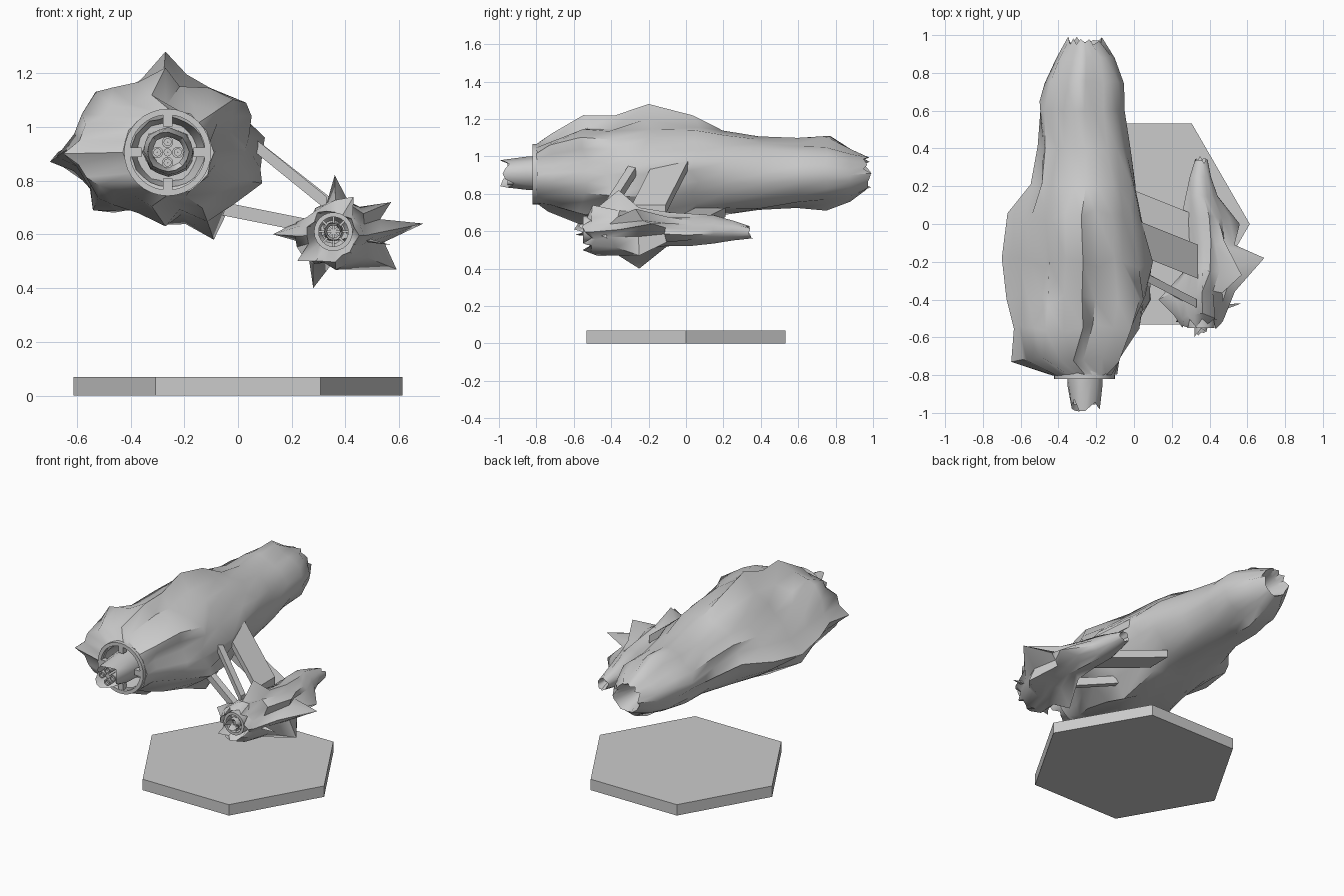
import bpy, bmesh, math, random
from mathutils import Vector

random.seed(11)
if "Cube" in bpy.data.objects:
    bpy.data.objects.remove(bpy.data.objects["Cube"], do_unlink=True)

grey = bpy.data.materials.new("plain grey")
grey.use_nodes = True
grey.diffuse_color = (0.6, 0.6, 0.6, 1)
grey.node_tree.nodes["Principled BSDF"].inputs["Base Color"].default_value = (0.6, 0.6, 0.6, 1)


def finish(name, bm, angle=45):
    """Turn a bmesh into a shaded object."""
    bmesh.ops.recalc_face_normals(bm, faces=bm.faces)
    mesh = bpy.data.meshes.new(name)
    bm.to_mesh(mesh)
    bm.free()
    mesh.materials.append(grey)
    obj = bpy.data.objects.new(name, mesh)
    bpy.context.collection.objects.link(obj)
    bpy.ops.object.select_all(action='DESELECT')
    obj.select_set(True)
    bpy.context.view_layer.objects.active = obj
    if angle:
        bpy.ops.object.shade_smooth_by_angle(angle=math.radians(angle))
    return obj


def bridge(bm, a, b):
    n = len(a)
    for i in range(n):
        j = (i + 1) % n
        bm.faces.new((a[i], a[j], b[j], b[i]))


def loft(name, rings, angle):
    """Skin matching rings of points and cap both ends."""
    bm = bmesh.new()
    loops = [[bm.verts.new(p) for p in ring] for ring in rings]
    for a, b in zip(loops, loops[1:]):
        bridge(bm, a, b)
    bm.faces.new(loops[0])
    bm.faces.new(loops[-1])
    return finish(name, bm, angle)


def rock(name, sections, cols, rough=0.2, jags=None, crags=(), along=0.4, across=0.4):
    """Loft craggy rings along y. Section: y, left x, right x, low z, high z."""
    jags = jags or {}
    widest = max(s[2] - s[1] for s in sections)
    ridge = [random.random() * 0.6 + 0.4 * (i % 2) for i in range(cols)]
    rings = []
    for k, (y, x0, x1, z0, z1) in enumerate(sections):
        size = (x1 - x0) / widest
        ring = []
        for i in range(cols):
            a = math.tau * i / cols
            f = 1 + rough * min(1, 1.25 * size) * (0.25 - 0.65 * ridge[i] - 0.5 * random.random())
            dy = jags.get(k, 0.04 * size ** 3) * random.uniform(-1, 1)
            ring.append(Vector(((x0 + x1) / 2 + (x1 - x0) / 2 * f * math.cos(a), y + dy,
                                (z0 + z1) / 2 + (z1 - z0) / 2 * f * math.sin(a))))
        rings.append(ring)
    # Move points out into crags or in to dents, dragging their surroundings along
    tips = []
    for tip in map(Vector, crags):
        k = min(range(len(sections)), key=lambda r: abs(sections[r][0] - tip.y))
        s = sections[k]
        cx, cz = (s[1] + s[2]) / 2, (s[3] + s[4]) / 2
        a = math.atan2((tip.z - cz) / (s[4] - s[3]), (tip.x - cx) / (s[2] - s[1]))
        i = round(a / math.tau * cols) % cols
        tips.append((k, i, tip))
        shift = tip - rings[k][i]
        shift.y = 0
        for dk in (-1, 0, 1):
            for di in (-1, 0, 1):
                if 2 < k + dk < len(rings) - 3:
                    rings[k + dk][(i + di) % cols] += shift * along ** abs(dk) * across ** abs(di)
    for k, i, tip in tips:
        rings[k][i] = tip
    return loft(name, rings, 45)


def pipe(name, cx, cz, outer, inner, front, back, sides=32):
    """Hollow tube along y."""
    bm = bmesh.new()
    loops = []
    for i in range(sides):
        c, s = math.cos(math.tau * i / sides), math.sin(math.tau * i / sides)
        loops.append([bm.verts.new((cx + r * c, y, cz + r * s)) for r, y in
                      ((outer, front), (outer, back), (inner, back), (inner, front))])
    for i in range(sides):
        bridge(bm, loops[i], loops[(i + 1) % sides])
    return finish(name, bm)


def strut(name, start, end, width, thick=0.05):
    """Slanting plate with ends parallel to the yz plane."""
    w, t = width / 2, thick / 2
    corners = [Vector((0, dy, dz)) for dy, dz in ((-w, -t), (w, -t), (w, t), (-w, t))]
    return loft(name, [[Vector(p) + c for c in corners] for p in (start, end)], 0)


def box(name, centre, size, turn):
    bm = bmesh.new()
    bmesh.ops.create_cube(bm, size=1)
    bmesh.ops.scale(bm, vec=size, verts=bm.verts)
    obj = finish(name, bm, 0)
    obj.location = centre
    obj.rotation_euler.y = turn


# Hexagonal stand with points to the left and right
loft("hexagonal_stand", [[(0.613 * math.cos(i * math.pi / 3), 0.613 * math.sin(i * math.pi / 3), z)
                          for i in range(6)] for z in (0, 0.07)], 0)

# Large rocky hull with a recessed mouth and a ragged open tail
rock("main_hull", [
    (-0.68, -0.38, -0.15, 0.79, 1.02),
    (-0.79, -0.40, -0.12, 0.77, 1.04),
    (-0.80, -0.43, -0.09, 0.74, 1.07),
    (-0.72, -0.61, -0.06, 0.72, 1.10),
    (-0.55, -0.64, 0.03, 0.67, 1.17),
    (-0.40, -0.65, 0.06, 0.65, 1.16),
    (-0.20, -0.65, 0.08, 0.64, 1.18),
    (0.05, -0.62, 0.05, 0.67, 1.18),
    (0.20, -0.54, 0.03, 0.68, 1.15),
    (0.40, -0.50, -0.01, 0.70, 1.11),
    (0.60, -0.49, -0.04, 0.73, 1.09),
    (0.75, -0.47, -0.05, 0.74, 1.08),
    (0.88, -0.41, -0.10, 0.77, 1.03),
    (0.97, -0.35, -0.17, 0.82, 1.00),
    (0.92, -0.33, -0.19, 0.84, 0.98),
    (0.80, -0.30, -0.22, 0.87, 0.95)],
    24, 0.22, {13: 0.025},
    [(-0.27, -0.2, 1.28), (-0.53, -0.55, 1.13), (-0.7, -0.18, 0.87), (-0.65, -0.73, 0.9),
     (-0.27, -0.55, 1.22), (-0.09, -0.2, 0.58), (0.1, -0.2, 0.96), (0.03, -0.4, 1.09),
     (0.09, -0.4, 0.79), (-0.54, -0.4, 0.69), (-0.3, 0.77, 1.11), (-0.25, 0.75, 0.71),
     (-0.5, 0.65, 0.95), (-0.65, 0.05, 0.85), (-0.08, -0.73, 1.06), (-0.27, -0.55, 0.63),
     (-0.56, -0.2, 0.78), (-0.55, -0.55, 0.79), (-0.55, -0.2, 1.02), (-0.54, 0.05, 1.03),
     (-0.56, -0.4, 1.0), (-0.06, -0.2, 1.1), (-0.06, 0.05, 1.08)])

# Mouth collar, its four lugs, the ragged muzzle and the barrels inside it
MX, MZ = -0.262, 0.905
pipe("mouth_collar", MX, MZ, 0.162, 0.14, -0.82, -0.77)
rock("ragged_muzzle", [
    (-0.69, -0.36, -0.16, 0.81, 1.00),
    (-0.84, -0.355, -0.165, 0.82, 1.00),
    (-0.95, -0.34, -0.18, 0.83, 0.985),
    (-0.92, -0.32, -0.20, 0.85, 0.965),
    (-0.80, -0.32, -0.20, 0.85, 0.965)], 16, 0.15, {2: 0.05})
for i in range(4):
    a = i * math.pi / 2
    c, s = math.cos(a), math.sin(a)
    box("mouth_lug", (MX + 0.122 * c, -0.8, MZ + 0.122 * s), (0.05, 0.035, 0.035), -a)
    x, z = MX + 0.038 * c, MZ + 0.038 * s
    pipe("barrel", x, z, 0.021, 0.013, -0.955, -0.78, 16)
    pipe("barrel_core", x, z, 0.014, 0.001, -0.94, -0.8, 16)
pipe("barrel_spindle", MX, MZ, 0.015, 0.001, -0.95, -0.78, 12)

# Small spiky side pod with a flared mouth
rock("side_pod", [
    (-0.43, 0.31, 0.40, 0.565, 0.655),
    (-0.48, 0.28, 0.43, 0.535, 0.685),
    (-0.53, 0.24, 0.45, 0.49, 0.70),
    (-0.49, 0.21, 0.47, 0.47, 0.72),
    (-0.38, 0.21, 0.50, 0.49, 0.72),
    (-0.25, 0.26, 0.51, 0.51, 0.72),
    (-0.10, 0.28, 0.50, 0.52, 0.71),
    (0.03, 0.27, 0.49, 0.52, 0.70),
    (0.15, 0.27, 0.44, 0.53, 0.69),
    (0.25, 0.29, 0.41, 0.55, 0.66),
    (0.34, 0.32, 0.39, 0.56, 0.63),
    (0.28, 0.34, 0.38, 0.58, 0.61)],
    18, 0.36, {2: 0.03, 3: 0.03, 4: 0.03, 10: 0.02},
    [(0.69, -0.18, 0.64), (0.28, -0.25, 0.4), (0.59, -0.25, 0.47), (0.57, -0.27, 0.72),
     (0.13, -0.4, 0.6), (0.36, -0.36, 0.82), (0.22, -0.52, 0.5), (0.57, -0.42, 0.56),
     (0.43, -0.5, 0.74), (0.25, 0.03, 0.63), (0.42, -0.36, 0.47), (0.56, 0.0, 0.58)], 0.15, 0.15)

# Pod nozzle with a ragged tip and thin vanes
PX, PZ = 0.355, 0.61
pipe("pod_collar", PX, PZ, 0.072, 0.055, -0.55, -0.46, 24)
rock("pod_tip", [
    (-0.43, 0.315, 0.395, 0.57, 0.65),
    (-0.57, 0.32, 0.39, 0.575, 0.645),
    (-0.55, 0.33, 0.38, 0.585, 0.635),
    (-0.48, 0.33, 0.38, 0.585, 0.635)], 12, 0.2, {1: 0.03})
for i in range(4):
    box("pod_vane", (PX, -0.51, PZ), (0.12, 0.04, 0.008), i * math.pi / 4)

# Struts joining hull and pod
strut("upper_plate", (0.04, -0.08, 0.95), (0.34, -0.2, 0.715), 0.18)
strut("upper_bar", (0.04, -0.27, 0.95), (0.33, -0.42, 0.715), 0.045)
strut("lower_plate", (-0.08, 0.13, 0.70), (0.32, -0.03, 0.62), 0.16)
strut("lower_bar", (-0.08, -0.2, 0.70), (0.32, -0.42, 0.62), 0.045)
